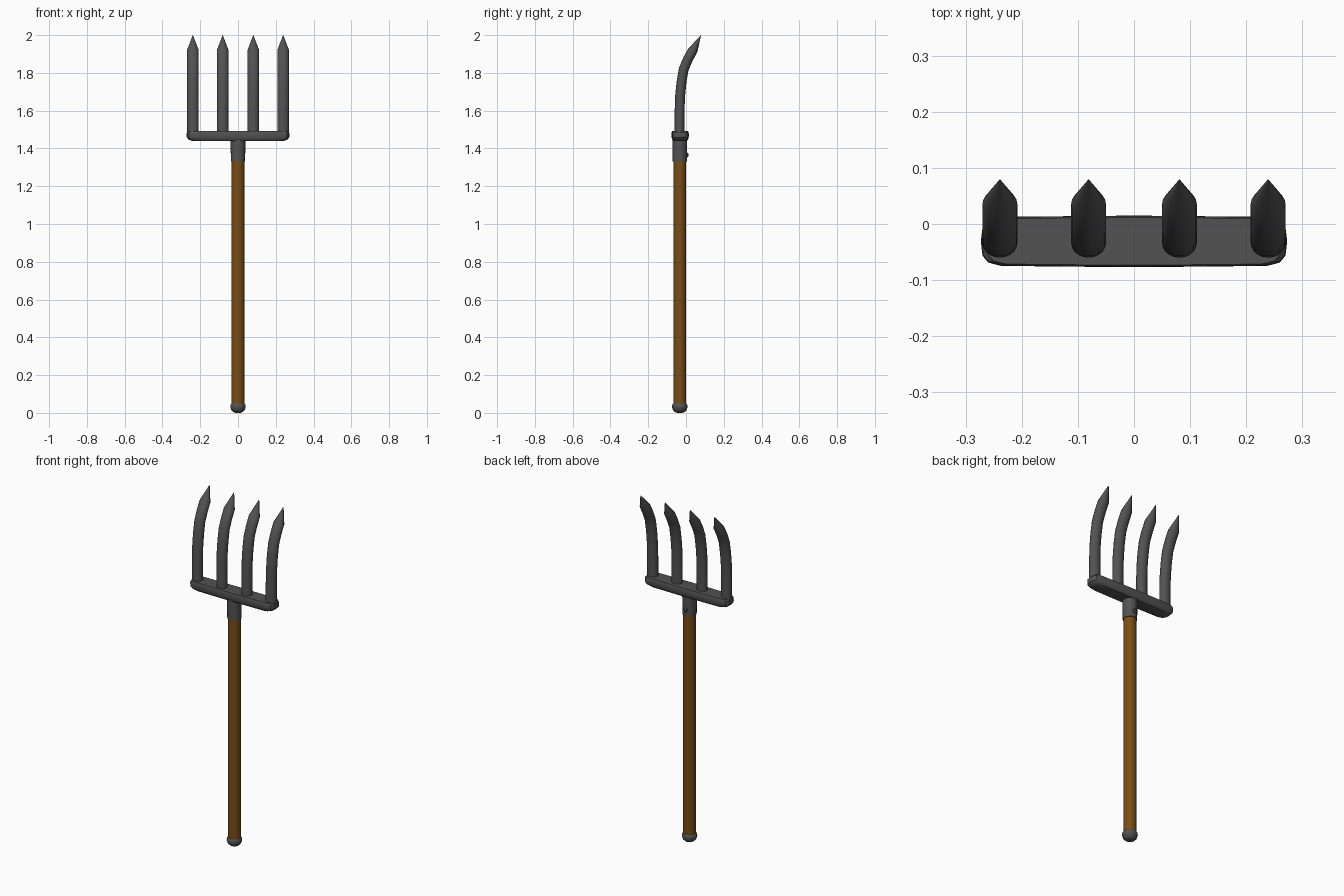
import bpy, bmesh, math
from mathutils import Vector

if "Cube" in bpy.data.objects:
    bpy.data.objects.remove(bpy.data.objects["Cube"])

CY = -0.033  # depth of the handle axis


def loft(name, rings, color=None, angle=35):
    """Skin a list of equal-length closed rings and cap both ends."""
    bm = bmesh.new()
    vs = [[bm.verts.new(p) for p in r] for r in rings]
    n = len(vs[0])
    for a, b in zip(vs, vs[1:]):
        for i in range(n):
            j = (i + 1) % n
            bm.faces.new((a[i], a[j], b[j], b[i]))
    bm.faces.new(vs[0][::-1])
    bm.faces.new(vs[-1])
    bmesh.ops.remove_doubles(bm, verts=bm.verts, dist=1e-5)
    bmesh.ops.recalc_face_normals(bm, faces=bm.faces)
    me = bpy.data.meshes.new(name)
    bm.to_mesh(me)
    bm.free()
    ob = bpy.data.objects.new(name, me)
    bpy.context.collection.objects.link(ob)
    if color:
        mat = bpy.data.materials.new(name + "_paint")
        mat.diffuse_color = color
        mat.use_nodes = True
        mat.node_tree.nodes["Principled BSDF"].inputs["Base Color"].default_value = mat.diffuse_color
        me.materials.append(mat)
    bpy.ops.object.select_all(action='DESELECT')
    bpy.context.view_layer.objects.active = ob
    ob.select_set(True)
    bpy.ops.object.shade_smooth_by_angle(angle=math.radians(angle))
    return ob


def ring(c, u, v, n=20):
    return [c + u * math.cos(t) + v * math.sin(t)
            for t in (2 * math.pi * i / n for i in range(n))]


def turned(name, profile, color=None, n=20):
    return loft(name, [ring(Vector((0, CY, z)), Vector((r, 0, 0)), Vector((0, r, 0)), n)
                       for r, z in profile], color)


METAL = (0.085, 0.085, 0.085, 1)
WOOD = (0.19, 0.075, 0.008, 1)

# Wooden shaft, end knob and socket
turned("shaft", [(0.034, 0.03), (0.034, 1.36)], WOOD)
turned("end_knob", [(0.014, 0), (0.026, 0.005), (0.036, 0.015), (0.041, 0.03),
                    (0.040, 0.042), (0.034, 0.05)], METAL)
turned("socket", [(0.038, 1.33), (0.039, 1.45)], METAL)

# Rivet on the back of the socket
loft("rivet", [ring(Vector((0, y, 1.365)), Vector((r, 0, 0)), Vector((0, 0, r)), 12)
               for y, r in ((-0.01, 0.013), (0.008, 0.013), (0.012, 0.008))], METAL)


# Crossbar: rounded plan outline, stacked with softened edges
def bar_ring(z, inset):
    hx, hy = 0.273 - inset, 0.046 - inset * 0.35
    quarter = [(hx, 0), (hx - 0.003, 0.55 * hy), (hx - 0.013, 0.82 * hy),
               (hx - 0.036, 0.95 * hy), (0.10, 0.98 * hy), (0, hy)]
    half = quarter + [(-x, y) for x, y in quarter[-2::-1]]
    pts = half + [(x, -y) for x, y in half[-2:0:-1]]
    return [Vector((x, -0.031 + y, z)) for x, y in pts]


loft("crossbar", [bar_ring(1.44, 0.028), bar_ring(1.448, 0.010), bar_ring(1.457, 0.002),
                  bar_ring(1.472, 0), bar_ring(1.484, 0.002), bar_ring(1.492, 0.010)], METAL, 30)

# Curved tines ending in cones
path = [(-0.034, 1.47), (-0.034, 1.60), (-0.031, 1.68), (-0.024, 1.75),
        (-0.012, 1.82), (0.009, 1.87), (0.036, 1.92)]
tip = Vector((0, 0.079, 2.0))
for k, x in enumerate((-0.239, -0.081, 0.081, 0.239)):
    pts = [Vector((x, y, z)) for y, z in path]
    rings = []
    for i, p in enumerate(pts):
        d = (pts[min(i + 1, len(pts) - 1)] - pts[max(i - 1, 0)]).normalized()
        if i == len(pts) - 1:
            d = Vector((0, 0.3, 1)).normalized()
        rings.append(ring(p, Vector((0.031, 0, 0)), Vector((0, d.z, -d.y)) * 0.026))
    rings.append([Vector((x, tip.y, tip.z))] * 20)
    # collapse the last ring into a point
    e = rings.pop()[0]
    rings.append(ring(e, Vector((0.0006, 0, 0)), Vector((0, 0.0006, 0))))
    loft(f"tine_{k + 1}", rings, METAL, 30)
